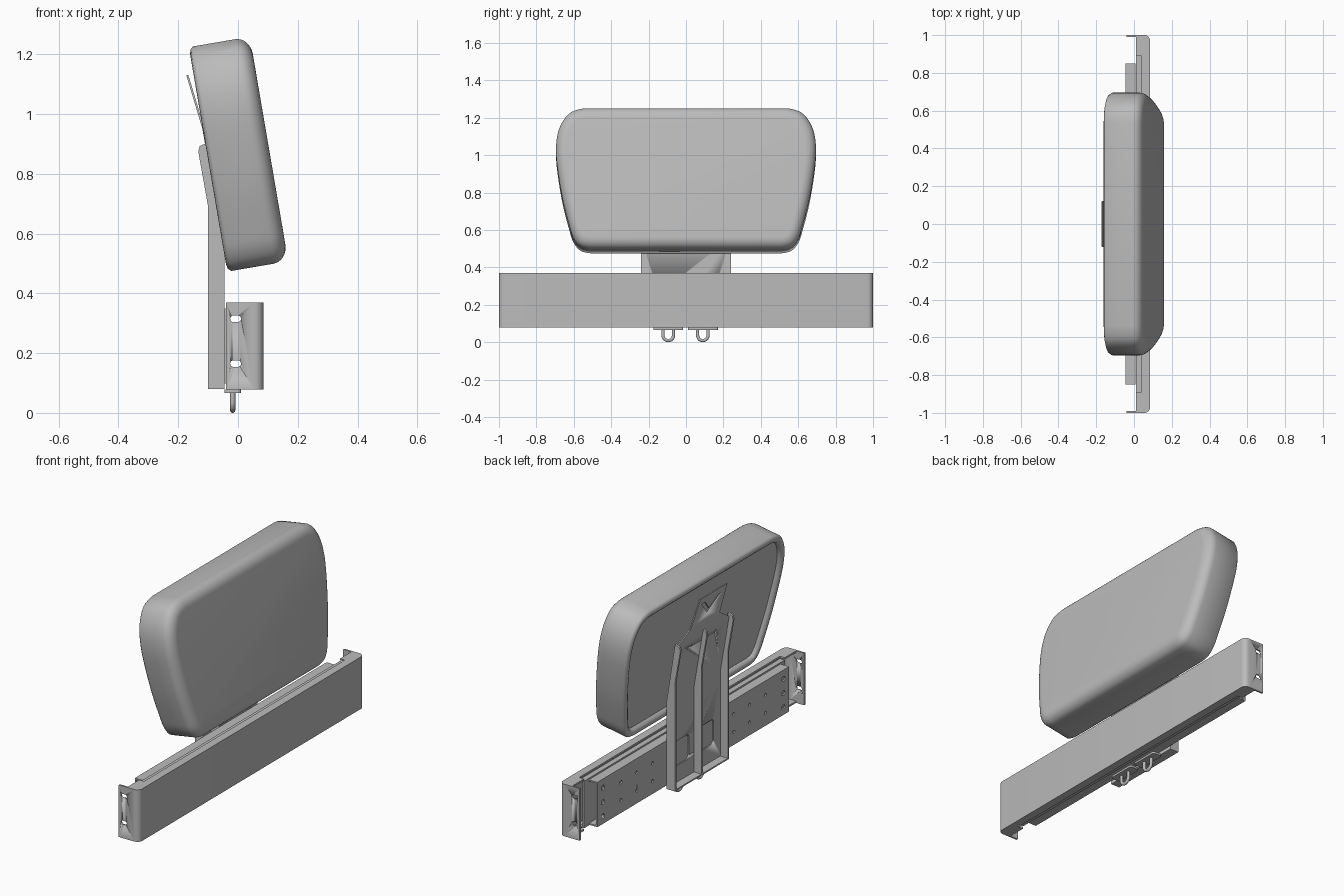
import bpy, bmesh, math
from mathutils import Vector

old = bpy.data.objects.get("Cube")
if old:
    bpy.data.objects.remove(old)

grey = bpy.data.materials.new("plain grey")
grey.use_nodes = True
colour = (0.5, 0.5, 0.5, 1)
grey.diffuse_color = colour
grey.node_tree.nodes["Principled BSDF"].inputs["Base Color"].default_value = colour


def finish(name, bm, smooth=30):
    bmesh.ops.recalc_face_normals(bm, faces=bm.faces)
    me = bpy.data.meshes.new(name)
    bm.to_mesh(me)
    bm.free()
    ob = bpy.data.objects.new(name, me)
    bpy.context.collection.objects.link(ob)
    me.materials.append(grey)
    bpy.ops.object.select_all(action='DESELECT')
    ob.select_set(True)
    bpy.context.view_layer.objects.active = ob
    bpy.ops.object.shade_smooth_by_angle(angle=math.radians(smooth))
    return ob


def place(axis, p, h):
    """Put a 2D point and a height along the given axis into space."""
    return {'x': (h, *p), 'y': (p[0], h, p[1]), 'z': (*p, h)}[axis]


def add_prism(bm, pts, axis, a, b):
    low, high = [[bm.verts.new(place(axis, p, h)) for p in pts] for h in (a, b)]
    bm.faces.new(low)
    bm.faces.new(high)
    for i in range(len(pts)):
        j = (i + 1) % len(pts)
        bm.faces.new((low[i], low[j], high[j], high[i]))


def prism(name, pts, axis, a, b):
    bm = bmesh.new()
    add_prism(bm, pts, axis, a, b)
    return finish(name, bm)


def offset(pts, d, closed=False):
    """Shift a 2D path to its left by d, mitred at the corners."""
    out, n = [], len(pts)
    for i in range(n):
        p = Vector(pts[i])
        before = pts[i - 1] if i or closed else None
        after = pts[(i + 1) % n] if i < n - 1 or closed else None
        dirs = []
        if before is not None:
            dirs.append((p - Vector(before)).normalized())
        if after is not None:
            dirs.append((Vector(after) - p).normalized())
        normals = [Vector((-e.y, e.x)) for e in dirs]
        m = sum(normals, Vector((0, 0))).normalized()
        out.append(p + m * d / m.dot(normals[0]))
    return out


def sheet(name, path, t, axis, a, b):
    return prism(name, list(path) + offset(path, t)[::-1], axis, a, b)


def rounded(cx, cy, w, h, r, steps=5):
    """Rounded rectangle with half sizes w and h."""
    pts = []
    for k, (sx, sy) in enumerate(((1, 1), (-1, 1), (-1, -1), (1, -1))):
        for s in range(steps + 1):
            t = math.pi / 2 * (k + s / steps)
            pts.append((cx + sx * (w - r) + r * math.cos(t), cy + sy * (h - r) + r * math.sin(t)))
    return pts


def cut(ob, holes, axis, a, b):
    bm = bmesh.new()
    for pts in holes:
        add_prism(bm, pts, axis, a, b)
    cutter = finish(ob.name + "_cutter", bm)
    cutter.hide_render = True
    cutter.hide_viewport = True
    mod = ob.modifiers.new("holes", 'BOOLEAN')
    mod.operation = 'DIFFERENCE'
    mod.solver = 'EXACT'
    mod.object = cutter


# Back cushion: a rounded outline lofted through its thickness
TILT = math.radians(9.7)
UP = Vector((-math.sin(TILT), 0, math.cos(TILT)))
OUT = Vector((math.cos(TILT), 0, math.sin(TILT)))
BASE = Vector((-0.034, 0, 0.473))
side = [(0.44, 0), (0.51, 0), (0.565, 0.015), (0.602, 0.06), (0.625, 0.13), (0.66, 0.27),
        (0.685, 0.42), (0.695, 0.53), (0.687, 0.62), (0.66, 0.69), (0.615, 0.74),
        (0.54, 0.762), (0.46, 0.762)]
curve = []
for i in range(1, len(side) - 2):
    p0, p1, p2, p3 = (Vector(side[i + k]) for k in (-1, 0, 1, 2))
    for s in range(4):
        t = s / 4
        curve.append((2 * p1 + (p2 - p0) * t + (2 * p0 - 5 * p1 + 4 * p2 - p3) * t ** 2
                      + (3 * p1 - p0 - 3 * p2 + p3) * t ** 3) / 2)
curve.append(Vector(side[-2]))
outline = curve + [Vector((-p.x, p.y)) for p in reversed(curve)]

rings = [(0.022, 0.045), (0.006, 0.038), (-0.002, 0.024), (0.002, 0.008), (0.012, 0)]
for s in range(9):
    t = math.pi / 2 * s / 8
    rings.append((0.155 + 0.05 * math.sin(t), 0.058 * (1 - math.cos(t))))
bm = bmesh.new()
loops = []
for depth, inset in rings:
    loops.append([bm.verts.new(BASE + UP * p.y + OUT * depth + Vector((0, p.x, 0)))
                  for p in offset(outline, inset, True)])
bm.faces.new(loops[0])
bm.faces.new(loops[-1])
for lo, hi in zip(loops, loops[1:]):
    for i in range(len(lo)):
        j = (i + 1) % len(lo)
        bm.faces.new((lo[i], lo[j], hi[j], hi[i]))
finish("back_cushion", bm, 45)

# Outer beam: front plate wrapping round into the two end flanges
corner = [(0.055 + 0.03 * math.sin(t), 0.97 + 0.03 * math.cos(t))
          for t in [math.pi / 2 * s / 6 for s in range(7)]]
plan = [(-0.04, 1)] + corner
plan += [(x, -y) for x, y in reversed(plan)]
beam = sheet("outer_beam", plan, -0.01, 'z', 0.078, 0.37)
slots = [rounded(-0.008, z, 0.018, 0.011, 0.0105) for z in (0.165, 0.315)]
cut(beam, slots, 'y', -1.1, 1.1)

# Beam lips, wider near the ends
lip = [(0.04, 0.89), (0.01, 0.89), (0.01, 0.992)] + [(x - 0.003, y - 0.003) for x, y in corner]
lip += [(x, -y) for x, y in reversed(lip)]
for name, z in (("lower_lip", 0.078), ("upper_lip", 0.36)):
    prism(name, lip, 'z', z, z + 0.01)

# Middle and rear channels of the beam
sheet("middle_channel", [(0.04, 0.357), (0.01, 0.357), (0.01, 0.092), (0.04, 0.092)],
      0.008, 'y', -0.89, 0.89)
rear = sheet("rear_channel", [(0.008, 0.35), (-0.045, 0.35), (-0.045, 0.098), (0.008, 0.098)],
             0.008, 'y', -0.85, 0.85)
holes = []
for s in (-1, 1):
    holes += [rounded(s * 0.8, z, 0.014, 0.014, 0.0135) for z in (0.14, 0.22, 0.3)]
    holes += [rounded(s * y, z, 0.009, 0.009, 0.0085) for y in (0.36, 0.5, 0.64) for z in (0.17, 0.27)]
cut(rear, holes, 'x', -0.06, -0.02)

# Support bracket: bent plate, shouldered outline and bent tongue
spine = [(-0.046, 0.08), (-0.046, 0.56), (-0.112, 0.95), (-0.166, 1.13)]
widths = [(0.08, 0.24), (0.56, 0.24), (0.88, 0.24), (0.95, 0.13), (1.13, 0.12)]


def spine_x(z):
    for (x0, z0), (x1, z1) in zip(spine, spine[1:]):
        if z <= z1:
            return x0 + (x1 - x0) * (z - z0) / (z1 - z0)
    return spine[-1][0]


bm = bmesh.new()
rows = []
for z, w in widths:
    rows.append([bm.verts.new((spine_x(z) + dx, y, z))
                 for dx, y in ((0, -w), (0, w), (-0.007, w), (-0.007, -w))])
bm.faces.new(rows[0])
bm.faces.new(rows[-1])
for lo, hi in zip(rows, rows[1:]):
    for i in range(4):
        j = (i + 1) % 4
        bm.faces.new((lo[i], lo[j], hi[j], hi[i]))
plate = finish("bracket_plate", bm)
windows = [rounded(s * 0.11, 0.25, 0.06, 0.07, 0.02) for s in (-1, 1)]
windows += [rounded(s * 0.12, 0.84, 0.01, 0.01, 0.0095) for s in (-1, 1)]
windows.append([(-0.09, 1.09), (0, 1.0), (0.09, 1.09), (0.06, 1.09), (0, 1.03), (-0.06, 1.09)])
cut(plate, windows, 'x', -0.25, 0)

rib = [(-0.046, 0.08), (-0.1, 0.08), (-0.1, 0.69), (-0.133, 0.875), (-0.128, 0.893),
       (-0.1, 0.905), (-0.046, 0.56)]
for name, y in (("right_rib", -0.234), ("middle_rib", 0), ("left_rib", 0.234)):
    prism(name, rib, 'y', y - 0.006, y + 0.006)
prism("bracket_foot", [(-0.1, -0.24), (-0.046, -0.24), (-0.046, 0.24), (-0.1, 0.24)],
      'z', 0.08, 0.088)

# Two hanging loops on small plates below the beam
for name, y in (("right_loop", -0.095), ("left_loop", 0.09)):
    prism(name + "_plate", rounded(-0.018, y, 0.028, 0.08, 0.01), 'z', 0.066, 0.078)
    arc = [math.pi * s / 10 for s in range(11)]
    path = [(y + 0.028, 0.07)]
    path += [(y + 0.028 * math.cos(t), 0.037 - 0.028 * math.sin(t)) for t in arc]
    path.append((y - 0.028, 0.07))
    cu = bpy.data.curves.new(name, 'CURVE')
    cu.dimensions = '3D'
    cu.bevel_depth = 0.009
    cu.bevel_resolution = 3
    sp = cu.splines.new('POLY')
    sp.points.add(len(path) - 1)
    for point, (py, pz) in zip(sp.points, path):
        point.co = (-0.018, py, pz, 1)
    sp.use_smooth = True
    cu.materials.append(grey)
    bpy.context.collection.objects.link(bpy.data.objects.new(name, cu))
